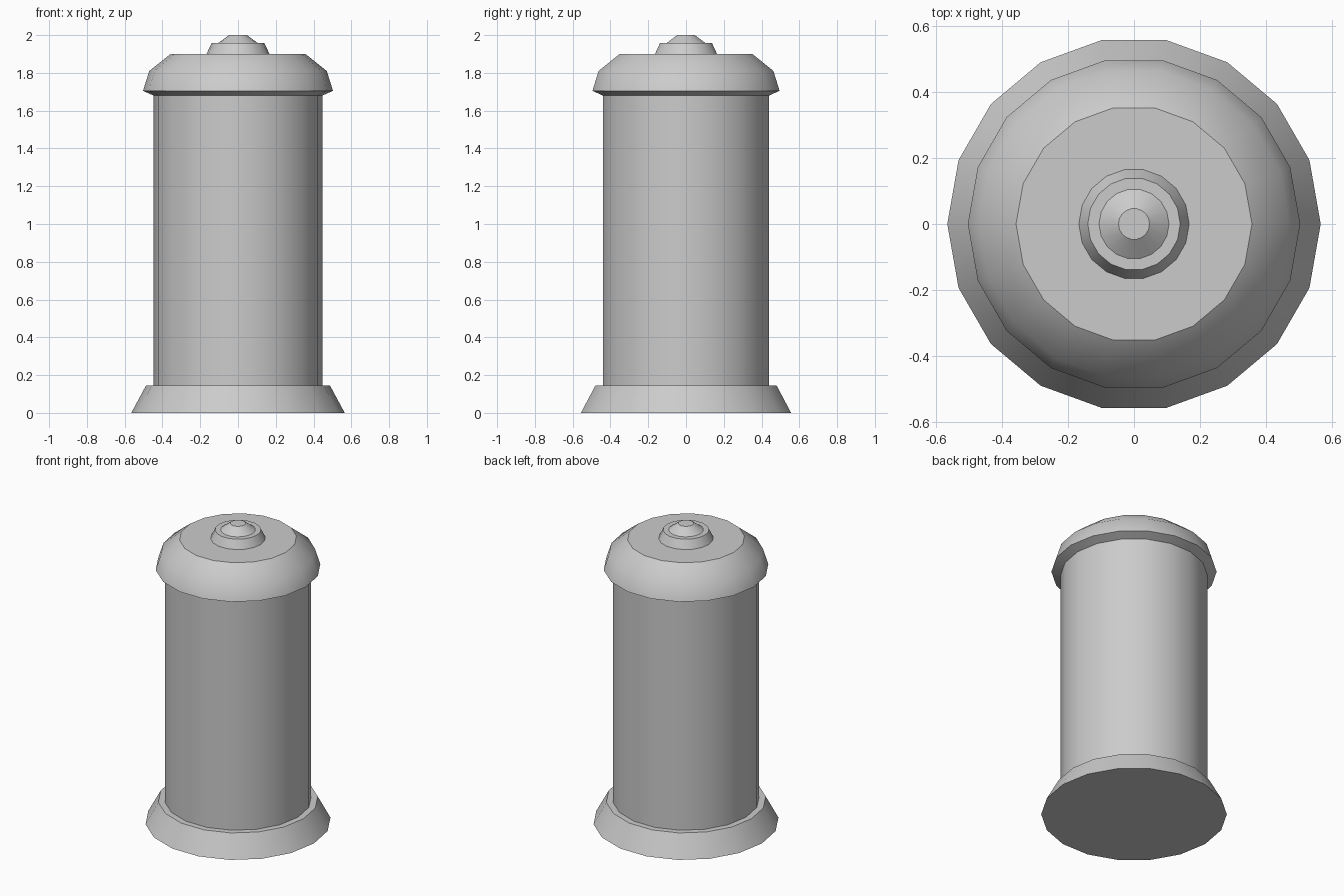
import bpy, bmesh, math

if "Cube" in bpy.data.objects:
    bpy.data.objects.remove(bpy.data.objects["Cube"])

SIDES = 18


def lathe(name, profile, cap_bottom=False, cap_top=False):
    """Revolve (radius, z) points, listed from bottom to top, around z."""
    bm = bmesh.new()
    rings = []
    for r, z in profile:
        rings.append([bm.verts.new((r * math.cos(math.tau * i / SIDES),
                                    r * math.sin(math.tau * i / SIDES), z))
                      for i in range(SIDES)])
    for low, high in zip(rings, rings[1:]):
        for i in range(SIDES):
            j = (i + 1) % SIDES
            bm.faces.new((low[i], low[j], high[j], high[i]))
    if cap_bottom:
        bm.faces.new(rings[0][::-1])
    if cap_top:
        bm.faces.new(rings[-1])
    mesh = bpy.data.meshes.new(name)
    bm.to_mesh(mesh)
    bm.free()
    obj = bpy.data.objects.new(name, mesh)
    bpy.context.collection.objects.link(obj)
    bpy.ops.object.select_all(action='DESELECT')
    obj.select_set(True)
    bpy.context.view_layer.objects.active = obj
    bpy.ops.object.shade_smooth_by_angle(angle=math.radians(35))
    return obj


# Flared foot with a narrow ledge up to the body
lathe("base", [(0.565, 0), (0.487, 0.145), (0.447, 0.145)], cap_bottom=True)

# Straight column
lathe("body", [(0.447, 0.145), (0.447, 1.68)])

# Overhanging lid with sloped shoulder and flat top
lathe("lid", [(0.447, 1.68), (0.503, 1.705), (0.47, 1.81),
              (0.357, 1.90), (0.167, 1.90)])

# Stepped knob with a blunt conical tip
lathe("knob", [(0.167, 1.90), (0.14, 1.957), (0.106, 1.957), (0.047, 2.0)],
      cap_top=True)
